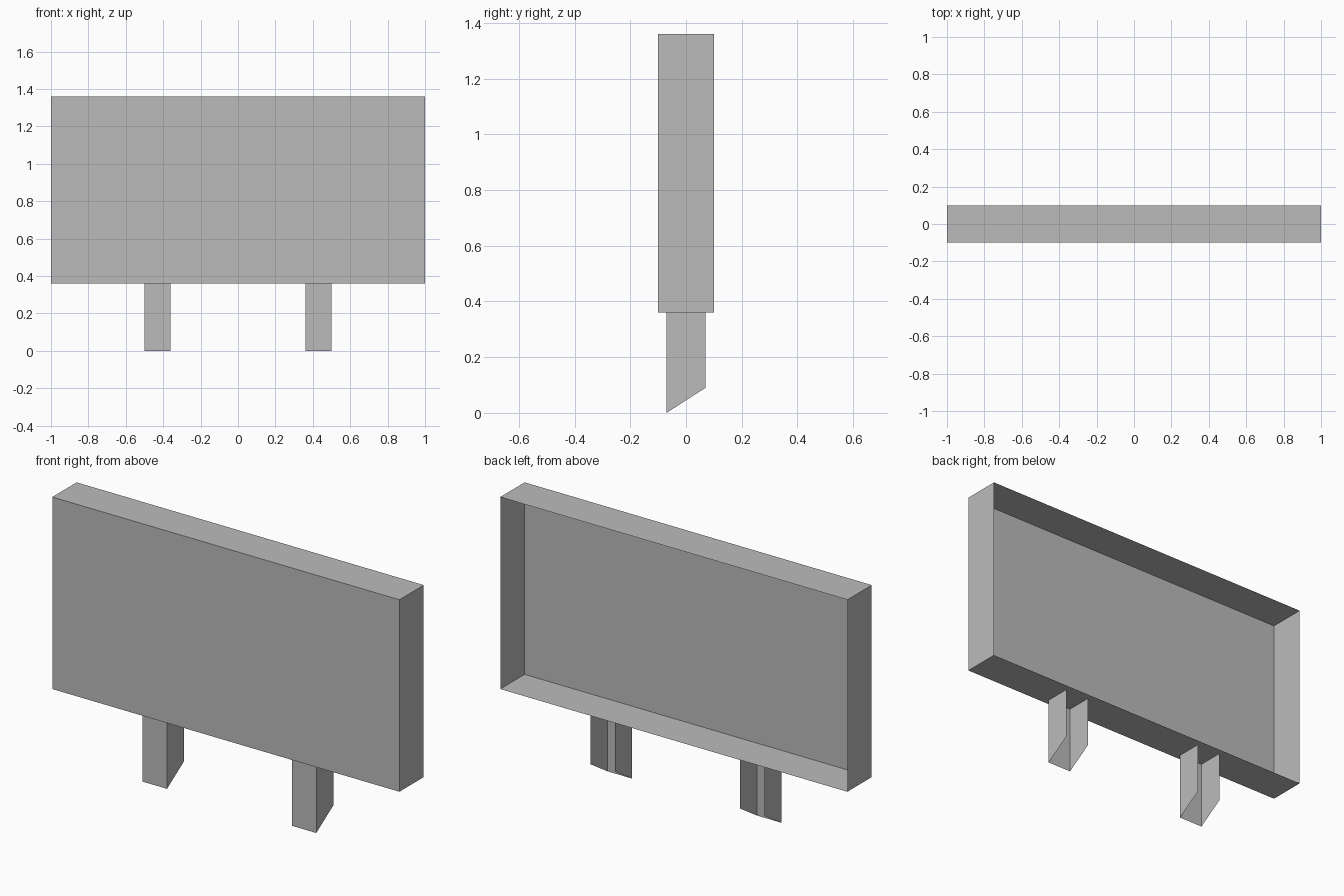
import bpy
import bmesh
from mathutils import Vector

if "Cube" in bpy.data.objects:
    bpy.data.objects.remove(bpy.data.objects["Cube"], do_unlink=True)

GREY = (0.5, 0.5, 0.5, 1.0)
grey = bpy.data.materials.new("plain_grey")
grey.use_nodes = True
grey.diffuse_color = GREY
grey.node_tree.nodes["Principled BSDF"].inputs["Base Color"].default_value = GREY


def open_box(name, low, high, open_sides, back_rise=0.0):
    """Thin sheet box without the sides facing open_sides; back_rise lifts the rear bottom edge."""
    low, high = Vector(low), Vector(high)
    size, centre = high - low, (low + high) / 2
    bm = bmesh.new()
    bmesh.ops.create_cube(bm, size=1)
    bm.normal_update()
    gone = [f for f in bm.faces
            if any(f.normal.dot(Vector(d)) > 0.9 for d in open_sides)]
    bmesh.ops.delete(bm, geom=gone, context='FACES')
    for v in bm.verts:
        rear_bottom = v.co.y > 0 and v.co.z < 0
        v.co = centre + v.co * size
        if rear_bottom:
            v.co.z += back_rise
    mesh = bpy.data.meshes.new(name)
    bm.to_mesh(mesh)
    bm.free()
    mesh.materials.append(grey)
    obj = bpy.data.objects.new(name, mesh)
    bpy.context.collection.objects.link(obj)
    return obj


BACK, UP, DOWN = (0, 1, 0), (0, 0, 1), (0, 0, -1)
LEG_TOP = 0.36

# Wide board: front sheet with a deep rim, open at the back
open_box("sign_panel", (-1, -0.1, LEG_TOP), (1, 0.1, 1.36), [BACK])

# Channel legs with a slanted foot, open at the back and both ends
for side, x in (("right", -0.43), ("left", 0.43)):
    open_box(side + "_leg", (x - 0.07, -0.07, 0), (x + 0.07, 0.07, LEG_TOP),
             [BACK, UP, DOWN], back_rise=0.09)
